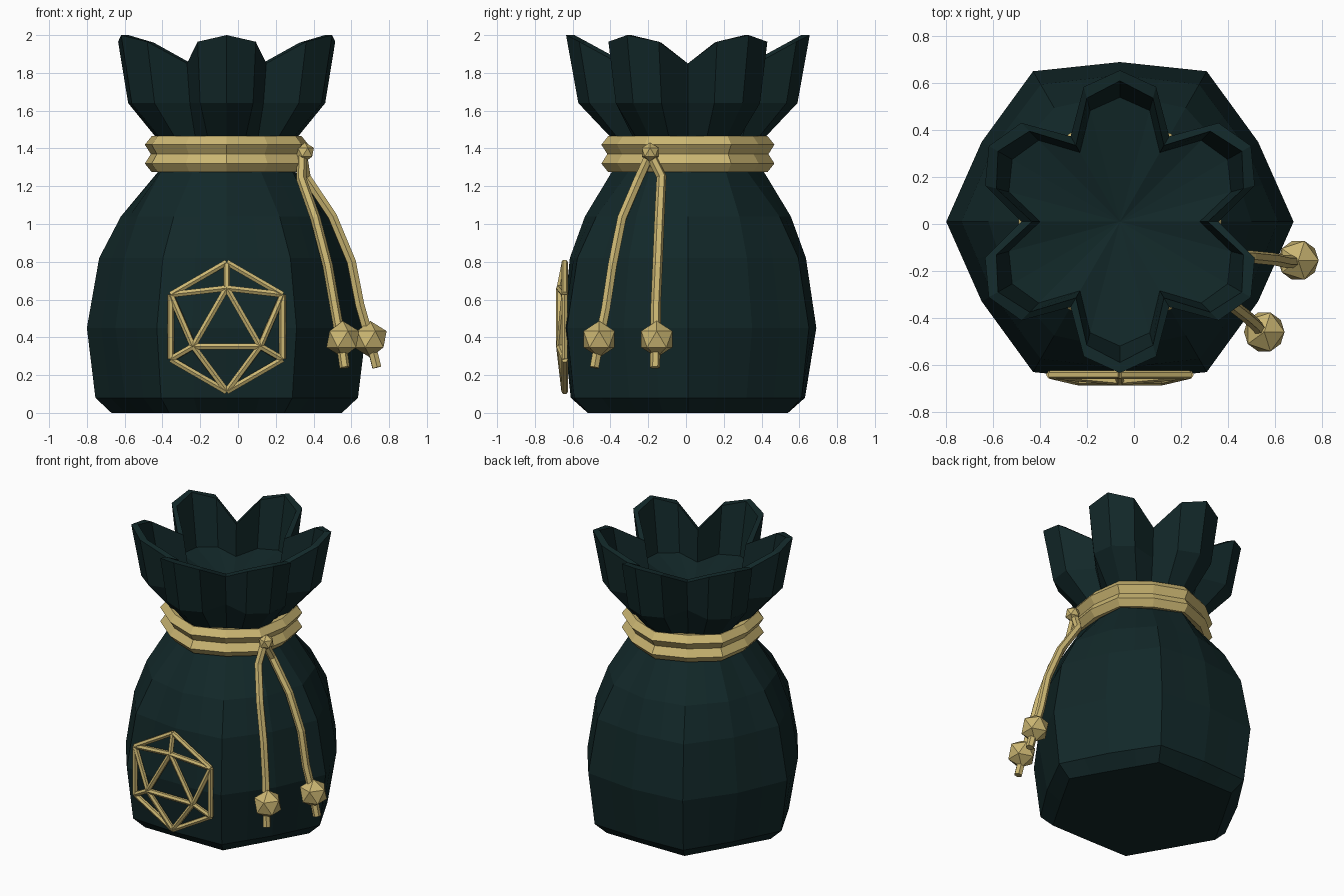
import bpy
import bmesh
from math import sin, cos, pi
from mathutils import Vector

cube = bpy.data.objects.get("Cube")
if cube:
    bpy.data.objects.remove(cube)

CENTRE = Vector((-0.06, 0.01, 0))


def make_material(name, colour):
    m = bpy.data.materials.new(name)
    m.use_nodes = True
    m.diffuse_color = colour
    bsdf = m.node_tree.nodes["Principled BSDF"]
    bsdf.inputs["Base Color"].default_value = colour
    bsdf.inputs["Roughness"].default_value = 0.8
    return m


cloth = make_material("dark teal cloth", (0.006, 0.021, 0.022, 1))
gold = make_material("pale gold", (0.60, 0.47, 0.17, 1))


def finish(name, bm, mat):
    bmesh.ops.recalc_face_normals(bm, faces=bm.faces)
    mesh = bpy.data.meshes.new(name)
    bm.to_mesh(mesh)
    bm.free()
    mesh.materials.append(mat)
    obj = bpy.data.objects.new(name, mesh)
    bpy.context.collection.objects.link(obj)
    return obj


def polar(r, step, z):
    a = step * pi / 12
    return CENTRE + Vector((r * cos(a), r * sin(a), z))


def ring(bm, valley, fold, shoulder=None):
    """24 points; each argument is (radius, height) at 0, 30 and 15 degrees."""
    pts = []
    for i in range(24):
        if i % 4 == 0:
            pts.append(polar(valley[0], i, valley[1]))
        elif i % 4 == 2:
            pts.append(polar(fold[0], i, fold[1]))
        else:
            pts.append(polar(shoulder[0], i, shoulder[1]) if shoulder else None)
    for i in range(1, 24, 2):
        if pts[i] is None:
            pts[i] = (pts[i - 1] + pts[(i + 1) % 24]) / 2
    return [bm.verts.new(p) for p in pts]


def bridge(bm, a, b):
    n = len(a)
    for i in range(n):
        j = (i + 1) % n
        bm.faces.new((a[i], a[j], b[j], b[i]))


# Sack: hexagonal base, rounded belly, gathered neck and six-fold ruffle
bm = bmesh.new()
body = [(0, 0.61, 0.53), (0.08, 0.695, 0.62), (0.45, 0.74, 0.68),
        (0.82, 0.675, 0.625), (1.04, 0.56, 0.545), (1.28, 0.36, 0.40)]
rings = [ring(bm, (v, z), (f, z)) for z, v, f in body]
rings[2][18].co.y = CENTRE.y - 0.655      # flatter front panel
rings.append(ring(bm, (0.33, 1.45), (0.40, 1.45), (0.38, 1.45)))
rings.append(ring(bm, (0.39, 1.64), (0.58, 1.64), (0.54, 1.64)))
rings.append(ring(bm, (0.42, 1.85), (0.645, 2.0), (0.595, 1.965)))
rings.append(ring(bm, (0.375, 1.85), (0.60, 2.0), (0.545, 1.96)))
rings.append(ring(bm, (0.34, 1.64), (0.53, 1.64), (0.49, 1.64)))
for lower, upper in zip(rings, rings[1:]):
    bridge(bm, lower, upper)
bm.faces.new(rings[0][::-1])
floor_centre = bm.verts.new(CENTRE + Vector((0, 0, 1.57)))
for i in range(24):
    bm.faces.new((rings[-1][i], rings[-1][(i + 1) % 24], floor_centre))
finish("sack", bm, cloth)

# Neck band: two stacked ridges wrapped round the gathers
bm = bmesh.new()
profile = [(-0.07, 1.285), (-0.02, 1.275), (0.02, 1.32), (-0.015, 1.37),
           (0.02, 1.42), (-0.02, 1.465), (-0.07, 1.455)]
loops = []
for dr, z in profile:
    loops.append([bm.verts.new(polar((0.44 if i % 2 else 0.415) + dr * 0.9, i * 2, z))
                  for i in range(12)])
for a, b in zip(loops, loops[1:] + loops[:1]):
    bridge(bm, a, b)
finish("neck_band", bm, gold)


def tubes(name, paths, radius):
    curve = bpy.data.curves.new(name, "CURVE")
    curve.dimensions = "3D"
    curve.bevel_depth = radius
    curve.bevel_resolution = 1
    curve.use_fill_caps = True
    for path in paths:
        s = curve.splines.new("POLY")
        s.use_smooth = False
        s.points.add(len(path) - 1)
        for p, co in zip(s.points, path):
            p.co = (*co, 1)
    curve.materials.append(gold)
    obj = bpy.data.objects.new(name, curve)
    bpy.context.collection.objects.link(obj)


def bead(name, location, radius):
    bm = bmesh.new()
    bmesh.ops.create_icosphere(bm, subdivisions=1, radius=radius)
    finish(name, bm, gold).location = location


# Drawstring: knot, two hanging cords and a bead near each end
bead("knot", (0.355, -0.19, 1.38), 0.052)
front_cord = [(0.34, -0.19, 1.37), (0.335, -0.25, 1.24), (0.41, -0.34, 1.03),
              (0.475, -0.39, 0.78), (0.515, -0.425, 0.55), (0.545, -0.46, 0.38),
              (0.565, -0.485, 0.24)]
side_cord = [(0.34, -0.19, 1.37), (0.36, -0.13, 1.25), (0.50, -0.14, 1.04),
             (0.60, -0.15, 0.80), (0.645, -0.16, 0.57), (0.70, -0.16, 0.38),
             (0.735, -0.165, 0.24)]
tubes("front_cord", [front_cord], 0.027)
tubes("side_cord", [side_cord], 0.027)
bead("front_bead", (0.555, -0.46, 0.39), 0.097)
bead("side_bead", (0.70, -0.155, 0.39), 0.097)

# Emblem: open frame of a twenty-sided die on the front panel


def emblem_point(r, degrees, y):
    a = degrees * pi / 180
    return Vector((-0.06 + r * cos(a), y, 0.455 + r * sin(a)))


outer = [emblem_point(0.342, 90 + 60 * i, -0.642) for i in range(6)]
inner = [emblem_point(0.205, 90 + 120 * i, -0.67) for i in range(3)]
struts = []
for i in range(6):
    struts.append((outer[i], outer[(i + 1) % 6]))
for i in range(3):
    struts.append((inner[i], inner[(i + 1) % 3]))
    for k in (-1, 0, 1):
        struts.append((inner[i], outer[(2 * i + k) % 6]))
tubes("die_emblem", struts, 0.018)
